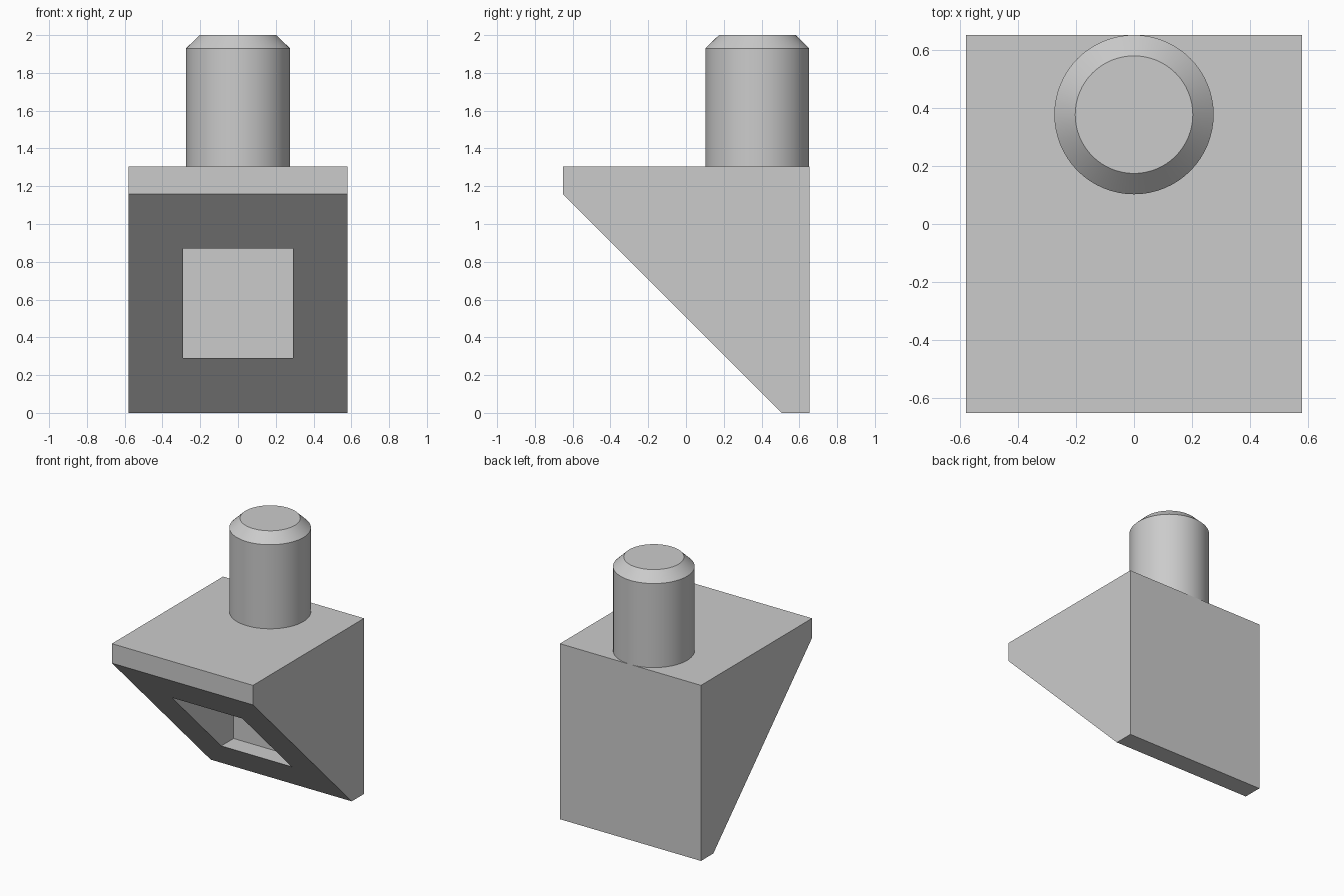
import bpy
import bmesh
import math

if "Cube" in bpy.data.objects:
    bpy.data.objects.remove(bpy.data.objects["Cube"])

grey = bpy.data.materials.new("light grey")
grey.diffuse_color = (0.6, 0.6, 0.6, 1)
grey.use_nodes = True
grey.node_tree.nodes["Principled BSDF"].inputs["Base Color"].default_value = grey.diffuse_color

HALF_X, HALF_Y, TOP = 0.58, 0.6525, 1.305
LIP = 0.145


def finish(name, bm):
    """Turn a bmesh into a named grey object."""
    bmesh.ops.recalc_face_normals(bm, faces=bm.faces)
    mesh = bpy.data.meshes.new(name)
    bm.to_mesh(mesh)
    bm.free()
    mesh.materials.append(grey)
    obj = bpy.data.objects.new(name, mesh)
    bpy.context.collection.objects.link(obj)
    return obj


def extrude_x(name, profile, half):
    """Extrude a (y, z) outline symmetrically along x."""
    bm = bmesh.new()
    face = bm.faces.new([bm.verts.new((-half, y, z)) for y, z in profile])
    ext = bmesh.ops.extrude_face_region(bm, geom=[face])
    verts = [v for v in ext["geom"] if isinstance(v, bmesh.types.BMVert)]
    bmesh.ops.translate(bm, verts=verts, vec=(2 * half, 0, 0))
    return finish(name, bm)


def lathe(name, profile, centre_y, steps):
    """Revolve an (r, z) outline about a vertical axis."""
    bm = bmesh.new()
    verts = [bm.verts.new((r, centre_y, z)) for r, z in profile]
    edges = [bm.edges.new(pair) for pair in zip(verts, verts[1:])]
    bmesh.ops.spin(bm, geom=verts + edges, cent=(0, centre_y, 0),
                   axis=(0, 0, 1), angle=math.tau, steps=steps)
    bmesh.ops.remove_doubles(bm, verts=bm.verts, dist=1e-4)
    return finish(name, bm)


# Wedge bracket with a 45 degree underside
body = extrude_x("wedge_body", [
    (HALF_Y, 0), (HALF_Y, TOP), (-HALF_Y, TOP),
    (-HALF_Y, TOP - LIP), (HALF_Y - LIP, 0)], HALF_X)

# Square pocket cut straight back into the sloped face
cutter = extrude_x("pocket_cutter", [
    (-1, 0.29), (0.3625, 0.29), (0.3625, 0.87), (-1, 0.87)], 0.29)
cutter.hide_render = True
cut = body.modifiers.new("pocket", "BOOLEAN")
cut.operation = "DIFFERENCE"
cut.solver = "EXACT"
cut.object = cutter
bpy.context.view_layer.objects.active = body
bpy.ops.object.modifier_apply(modifier=cut.name)
bpy.data.objects.remove(cutter)

# Round peg with a chamfered tip, flush with the back
R = 0.275
peg = lathe("peg", [(0, TOP), (R, TOP), (R, 1.93), (0.203, 2), (0, 2)],
            HALF_Y - R, 64)
bpy.ops.object.select_all(action="DESELECT")
peg.select_set(True)
bpy.context.view_layer.objects.active = peg
bpy.ops.object.shade_smooth_by_angle(angle=math.radians(30))
